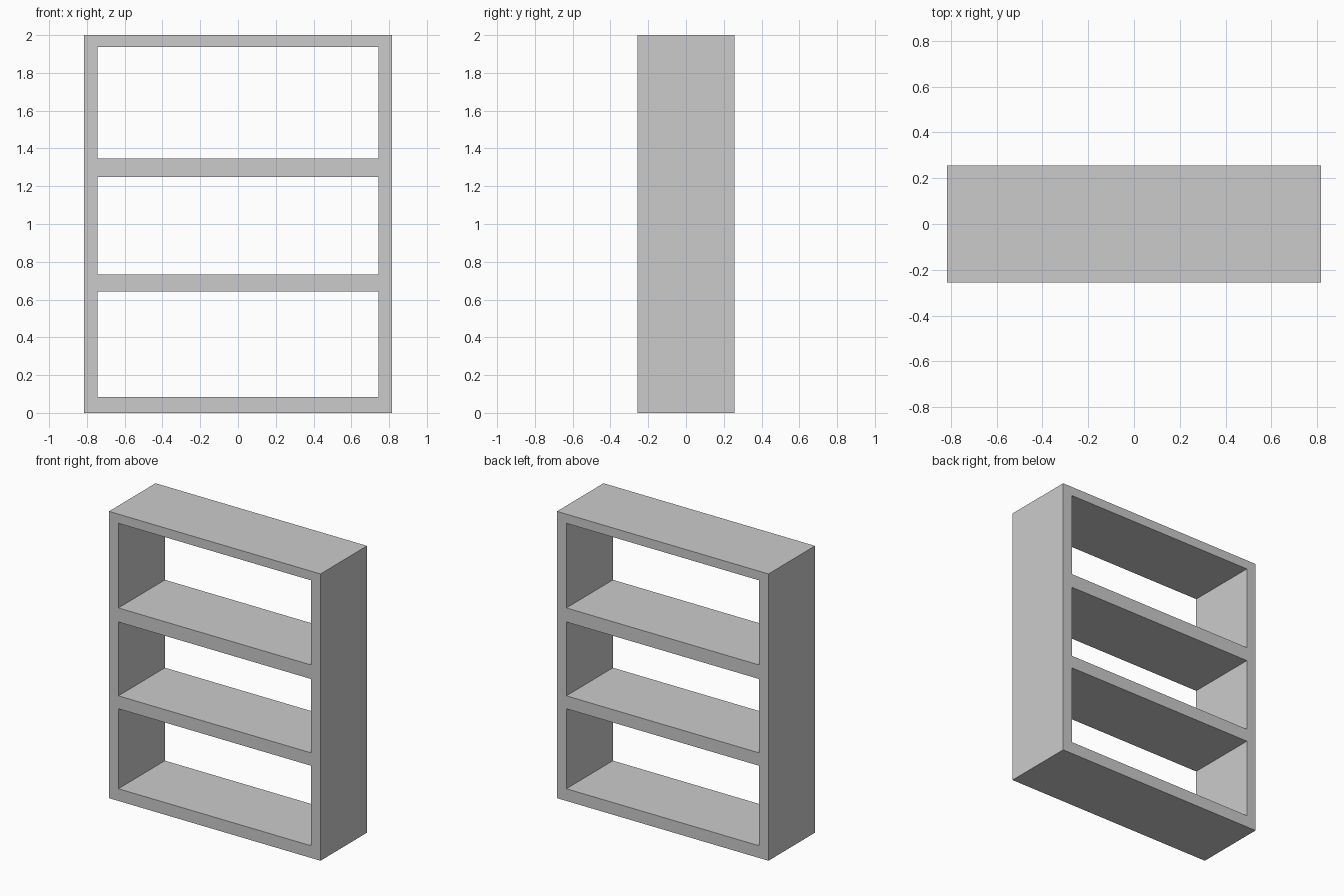
import bpy, bmesh

if "Cube" in bpy.data.objects:
    bpy.data.objects.remove(bpy.data.objects["Cube"])

HALF_W, INNER_W, DEPTH = 0.816, 0.743, 0.513
xs = [-HALF_W, -INNER_W, INNER_W, HALF_W]
# heights of board edges: bottom, lower shelf, upper shelf, top
zs = [0, 0.085, 0.643, 0.733, 1.248, 1.346, 1.936, 2.0]

# front outline of the frame as a grid of quads, leaving the openings empty
bm = bmesh.new()
grid = [[bm.verts.new((x, 0, z)) for x in xs] for z in zs]
for r in range(len(zs) - 1):
    for c in range(len(xs) - 1):
        if c == 1 and r % 2 == 1:
            continue  # open compartment
        bm.faces.new((grid[r][c], grid[r][c + 1], grid[r + 1][c + 1], grid[r + 1][c]))

mesh = bpy.data.meshes.new("shelf_frame")
bm.to_mesh(mesh)
bm.free()
frame = bpy.data.objects.new("shelf_frame", mesh)
bpy.context.collection.objects.link(frame)

# board depth, centred on y = 0
solid = frame.modifiers.new("depth", 'SOLIDIFY')
solid.thickness = DEPTH
solid.offset = 0
